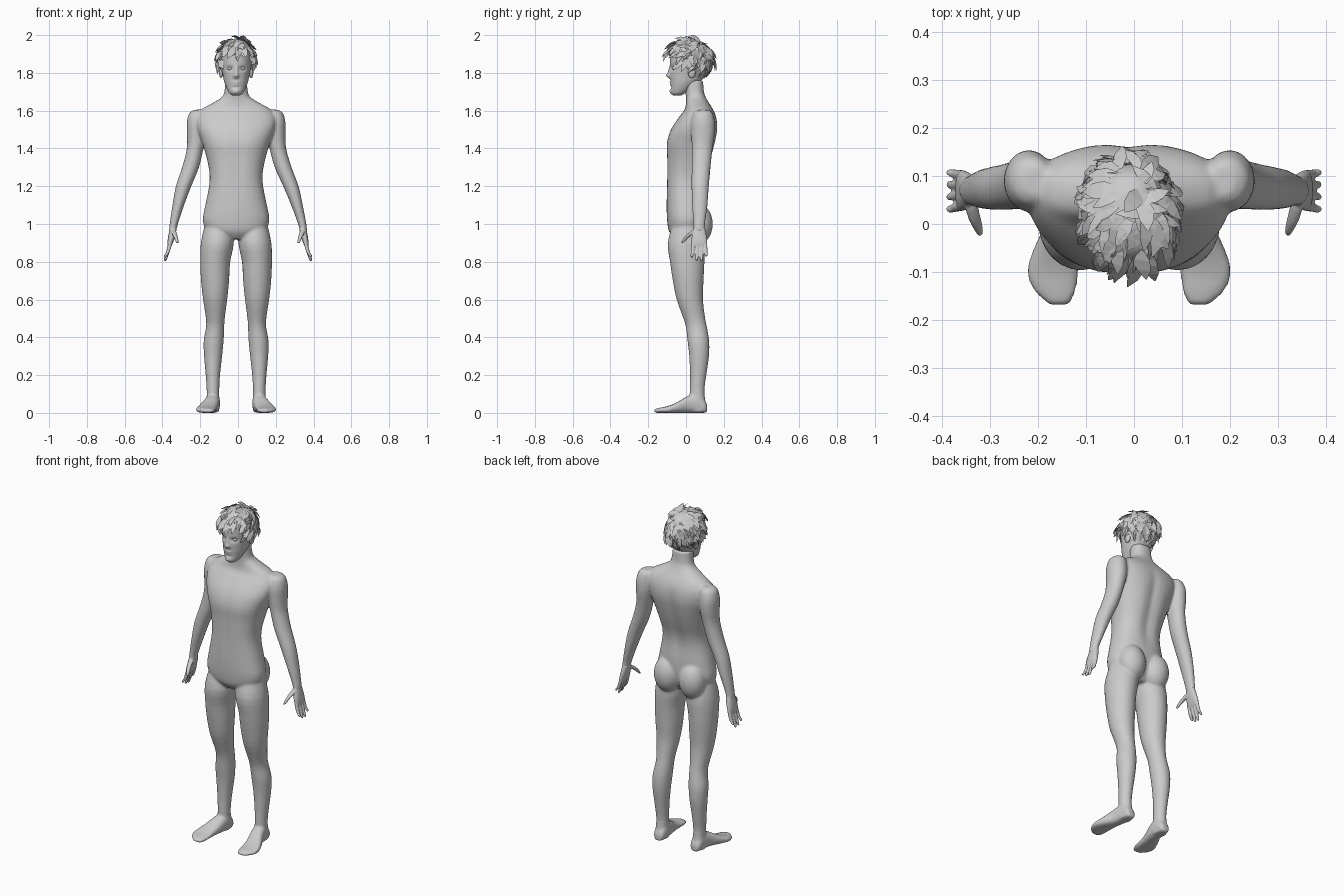
import bpy, bmesh, math, random
from mathutils import Vector, Matrix

if "Cube" in bpy.data.objects:
    bpy.data.objects.remove(bpy.data.objects["Cube"])

random.seed(4)
CX = -0.01  # body midline


def power(c, p):
    return math.copysign(abs(c) ** (2 / p), c)


def catmull(rows, n):
    """Insert n smooth steps between the given rows."""
    out = []
    for i in range(len(rows) - 1):
        a, b, c, d = rows[max(i - 1, 0)], rows[i], rows[i + 1], rows[min(i + 2, len(rows) - 1)]
        for k in range(n):
            t = k / n
            out.append([0.5 * (2 * q + (r - p) * t + (2 * p - 5 * q + 4 * r - s) * t * t
                               + (3 * q - p - 3 * r + s) * t ** 3) for p, q, r, s in zip(a, b, c, d)])
    return out + [list(rows[-1])]


def loft(bm, rows, sides=24, steps=3, p=2.0, upright=False):
    """Skin rings (x, y, z, half width, half depth); upright rings stand in xz."""
    rings = []
    for x, y, z, a, b in catmull(rows, steps):
        ring = []
        for k in range(sides):
            t = 2 * math.pi * k / sides
            u, v = a * power(math.cos(t), p), b * power(math.sin(t), p)
            ring.append(bm.verts.new((x + u, y, max(z + v, 0)) if upright else (x + u, y + v, z)))
        rings.append(ring)
    faces = [bm.faces.new(rings[0]), bm.faces.new(rings[-1])]
    for r, s in zip(rings, rings[1:]):
        for k in range(sides):
            j = (k + 1) % sides
            faces.append(bm.faces.new((r[k], r[j], s[j], s[k])))
    bmesh.ops.recalc_face_normals(bm, faces=faces)
    return [v for r in rings for v in r]


def ball(bm, c, r):
    m = Matrix.Translation(c) @ Matrix.Diagonal((*r, 1))
    bmesh.ops.create_uvsphere(bm, u_segments=20, v_segments=14, radius=1, matrix=m)


def finish(bm, name, voxel=0, smooth=0, flat=False):
    me = bpy.data.meshes.new(name)
    bm.to_mesh(me)
    bm.free()
    ob = bpy.data.objects.new(name, me)
    bpy.context.collection.objects.link(ob)
    for f in me.polygons:
        f.use_smooth = not flat
    if voxel:
        m = ob.modifiers.new("fuse", 'REMESH')
        m.mode, m.voxel_size, m.use_smooth_shade = 'VOXEL', voxel, True
    if smooth:
        m = ob.modifiers.new("soften", 'SMOOTH')
        m.factor, m.iterations = 0.5, smooth
    return ob


def side_x(s, x, z):
    """Mirror about the midline; the +x arm swings out slightly more."""
    return CX + s * x + (0.02 * min(1, max(0, (1.5 - z) / 0.5)) if s > 0 else 0)


# Torso and neck: z, half width, front y, back y
body = bmesh.new()
torso = [(.92, .07, -.06, .06), (.96, .15, -.09, .09), (1.02, .176, -.1, .105), (1.1, .163, -.103, .107),
         (1.2, .143, -.103, .103), (1.27, .141, -.103, .112), (1.35, .156, -.103, .137),
         (1.43, .18, -.104, .158), (1.5, .205, -.082, .169), (1.56, .212, -.042, .163),
         (1.605, .185, -.008, .145), (1.64, .125, .0, .122), (1.67, .077, .0, .105),
         (1.7, .062, -.004, .095), (1.76, .057, -.01, .09)]
for v in loft(body, [(CX, (f + b) / 2, z, w, (b - f) / 2) for z, w, f, b in torso], 40, 3, 2.3):
    dip = math.exp(-((v.co.x - CX) / .035) ** 2) * math.exp(-((v.co.z - 1.35) / .2) ** 4)
    v.co.y -= (.014 if v.co.y > .03 else -.005 if v.co.y < -.03 else 0) * dip

# Legs: z, inner x, outer x, front y, back y
leg = [(1.0, .02, .165, -.07, .08), (.9, .012, .187, -.097, .1), (.8, .031, .19, -.085, .098),
       (.7, .037, .186, -.07, .093), (.6, .047, .175, -.05, .09), (.5, .06, .16, -.014, .102),
       (.45, .063, .16, .0, .112), (.38, .066, .172, .008, .123), (.3, .074, .17, .017, .122),
       (.2, .085, .161, .021, .108), (.12, .089, .156, .02, .098), (.05, .088, .157, .018, .104),
       (.005, .09, .155, .016, .105)]
# Feet: y, x, half width, height
foot = [(.112, .121, .018, .04), (.1, .121, .031, .065), (.06, .122, .037, .1), (.01, .13, .041, .09),
        (-.05, .15, .049, .055), (-.1, .16, .054, .035), (-.14, .155, .044, .027), (-.168, .146, .022, .02)]
# Arms: z, x, y, half width, half depth
arm = [(1.605, .195, .09, .025, .03), (1.588, .203, .09, .045, .05), (1.54, .209, .09, .052, .063),
       (1.48, .21, .09, .051, .063), (1.4, .217, .086, .044, .055), (1.3, .241, .08, .045, .05),
       (1.2, .278, .075, .041, .046), (1.1, .306, .073, .031, .041), (1.0, .33, .07, .022, .031),
       (.96, .336, .07, .019, .032)]
for s in (-1, 1):
    loft(body, [(CX + s * (i + o) / 2, (f + b) / 2, z, (o - i) / 2, (b - f) / 2) for z, i, o, f, b in leg])
    loft(body, [(CX + s * x, y, h / 2, w, h / 2) for y, x, w, h in foot], 24, 3, 2.5, True)
    loft(body, [(side_x(s, x, z), y, z, a, b) for z, x, y, a, b in arm])
    ball(body, (CX + s * .082, .068, 1.0), (.078, .074, .105))
finish(body, "body", .007, 5)

# Hands: palm, four fingers and a thumb
palm = [(.985, .332, .07, .018, .029), (.95, .338, .07, .019, .037), (.91, .347, .07, .016, .043),
        (.885, .352, .07, .011, .042)]
fingers = [(.038, .031, .822), (.06, .057, .806), (.082, .082, .803), (.102, .107, .826)]
thumb = [(.965, .332, .048, .014, .018), (.945, .325, .02, .013, .016), (.92, .316, -.005, .01, .012),
         (.9, .311, -.02, .006, .007)]
for s, label in ((-1, "right_hand"), (1, "left_hand")):
    hand = bmesh.new()
    parts = [(palm, 2.4), (thumb, 2)]
    for y0, y1, z1 in fingers:
        parts.append(([(.9, .348, y0, .011, .0105), (.85, .362, (y0 + y1) / 2, .0095, .0095),
                       (z1 + .01, .374, y1, .008, .008), (z1, .377, y1, .004, .004)], 2))
    for rows, p in parts:
        loft(hand, [(side_x(s, x, z), y, z, a, b) for z, x, y, a, b in rows], 14, 3, p)
    finish(hand, label, .004, 2)

# Head: z, y, half width, half depth, then modelled features
head = bmesh.new()
skull = [(1.68, -.045, .018, .02), (1.695, -.036, .038, .04), (1.74, -.01, .059, .07),
         (1.78, .007, .069, .09), (1.83, .016, .077, .1), (1.88, .02, .08, .104),
         (1.92, .02, .077, .1), (1.955, .02, .06, .08), (1.975, .02, .03, .045)]
verts = loft(head, [(CX, y, z, a, b) for z, y, a, b in skull], 72, 8, 2.15)
# feature bumps: x, z, spread x, spread z, push in y
features = [(0, 1.785, .013, .012, -.021), (0, 1.81, .01, .022, -.011), (.033, 1.823, .018, .011, .012),
            (-.033, 1.823, .018, .011, .012), (0, 1.75, .02, .005, -.006), (0, 1.737, .018, .005, -.005),
            (0, 1.7, .022, .014, -.01), (0, 1.724, .02, .006, .003)]
for v in verts:
    if v.co.y < 0:
        x, z = v.co.x - CX, v.co.z
        v.co.y += sum(d * math.exp(-((x - a) / sa) ** 2 - ((z - b) / sb) ** 2) for a, b, sa, sb, d in features)
finish(head, "head")

# Eyes and ears
eyes, ears = bmesh.new(), bmesh.new()
for s in (-1, 1):
    ball(eyes, (CX + s * .033, -.06, 1.823), (.013, .013, .01))
    ball(ears, (CX + s * .08, .03, 1.805), (.011, .02, .033))
finish(eyes, "eyes")
finish(ears, "ears")

# Hair: tapered locks combed away from the crown
hair = bmesh.new()
centre, radii = Vector((-.01, .02, 1.87)), Vector((.092, .118, .108))


def on_scalp(p, scale):
    d = Vector(((p[i] - centre[i]) / radii[i] for i in range(3))).normalized() * scale
    return Vector((centre[i] + d[i] * radii[i] for i in range(3)))


count = 0
while count < 230:
    d = Vector([random.gauss(0, 1) for _ in range(3)]).normalized()
    root = on_scalp(centre + Vector((d[i] * radii[i] for i in range(3))), 1)
    limit = 1.92 if root.y < -.03 else 1.86 if root.y < .06 else 1.80
    if root.z < limit:
        continue
    count += 1
    n = (root - centre).normalized()
    flow = root - Vector((.02, .08, 1.99)) + Vector([random.uniform(-.07, .07) for _ in range(3)])
    flow = (flow - n * flow.dot(n)).normalized()
    length, width = random.uniform(.05, .085), random.uniform(.011, .02)
    lift = random.uniform(.04, .3) * (1 if root.z > 1.86 else .5)
    across = (flow.cross(n) + n * random.uniform(-.6, .6)).normalized()
    rows = []
    for k, w in enumerate((.6, 1, .8, .08)):
        t = k / 3
        p = on_scalp(root + flow * length * t, 1 + .02 + lift * t)
        pair = [p - across * width * w, p + across * width * w]
        for q in pair:
            q.z = min(q.z, 2.0)
        rows.append([hair.verts.new(q) for q in pair])
    for a, b in zip(rows, rows[1:]):
        hair.faces.new((a[0], a[1], b[1], b[0]))
finish(hair, "hair", flat=True)
